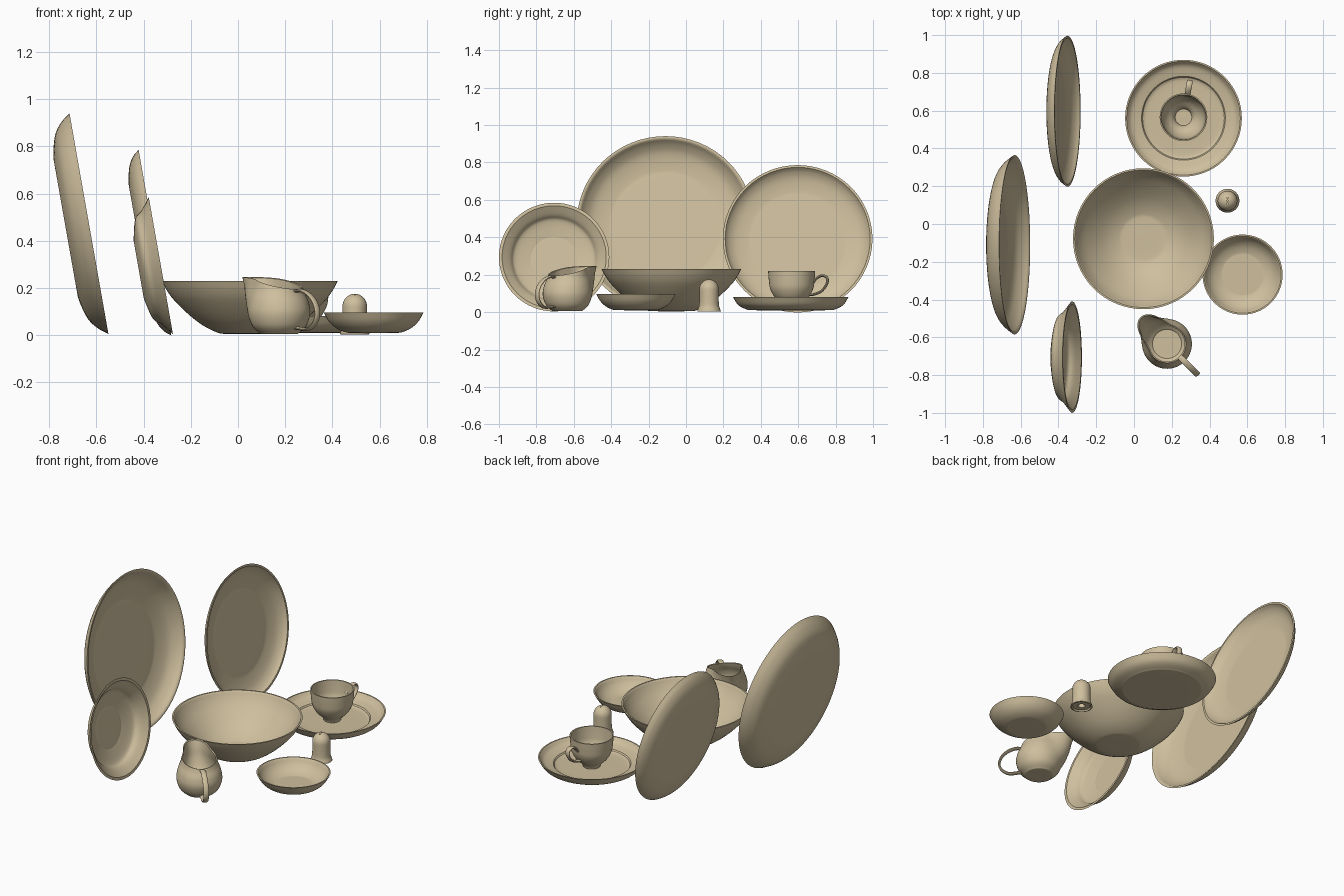
import bpy, bmesh, math
from mathutils import Vector, Matrix

cube = bpy.data.objects.get("Cube")
if cube:
    bpy.data.objects.remove(cube, do_unlink=True)

# Single glazed clay colour
clay = bpy.data.materials.new("sand_glaze")
clay.use_nodes = True
clay.diffuse_color = (0.62, 0.52, 0.34, 1)
clay.node_tree.nodes["Principled BSDF"].inputs["Base Color"].default_value = clay.diffuse_color


def curve(pts, steps=5):
    """Catmull-Rom curve through 2D points."""
    p = [Vector(q) for q in pts]
    p = [2 * p[0] - p[1]] + p + [2 * p[-1] - p[-2]]
    out = []
    for a, b, c, d in zip(p, p[1:], p[2:], p[3:]):
        for k in range(steps):
            t = k / steps
            out.append(0.5 * (2 * b + (c - a) * t + (2 * a - 5 * b + 4 * c - d) * t * t
                              + (3 * b - a - 3 * c + d) * t ** 3))
    return out + [p[-2]]


def shell(pts, wall):
    """Outer curve from base centre to rim, then back down the inside."""
    outer = curve(pts)
    inner = []
    for i, q in enumerate(outer):
        t = (outer[min(i + 1, len(outer) - 1)] - outer[max(i - 1, 0)]).normalized()
        inner.append(Vector((max(q.x - t.y * wall, 0), min(q.y + t.x * wall, outer[-1].y))))
    inner[0].x = 0
    return outer + inner[::-1]


def finish(name, bm, loc, rot):
    bmesh.ops.remove_doubles(bm, verts=bm.verts, dist=1e-5)
    bmesh.ops.recalc_face_normals(bm, faces=bm.faces)
    mesh = bpy.data.meshes.new(name)
    bm.to_mesh(mesh)
    bm.free()
    mesh.materials.append(clay)
    ob = bpy.data.objects.new(name, mesh)
    bpy.context.collection.objects.link(ob)
    ob.location, ob.rotation_euler = loc, rot
    smooth(ob)
    return ob


def smooth(ob):
    bpy.ops.object.select_all(action='DESELECT')
    ob.select_set(True)
    bpy.context.view_layer.objects.active = ob
    bpy.ops.object.shade_smooth_by_angle(angle=math.radians(35))


def bridge(bm, a, b):
    for j in range(len(a)):
        k = (j + 1) % len(a)
        bm.faces.new((a[j], a[k], b[k], b[j]))


def lathe(name, profile, loc, rot=(0, 0, 0), warp=None, seg=64):
    bm = bmesh.new()
    rings = []
    for q in profile:
        ring = []
        for j in range(seg):
            a = math.tau * j / seg
            r, z = warp(q.x, q.y, a) if warp else q
            ring.append(bm.verts.new((r * math.cos(a), r * math.sin(a), z)))
        rings.append(ring)
    for a, b in zip(rings, rings[1:]):
        bridge(bm, a, b)
    return finish(name, bm, loc, rot)


def handle(name, path, width, thick, loc, angle, seg=14):
    """Oval band swept along a path in the local x-z plane."""
    pts = curve(path, 7)
    bm = bmesh.new()
    rings = []
    for i, q in enumerate(pts):
        t = (pts[min(i + 1, len(pts) - 1)] - pts[max(i - 1, 0)]).normalized()
        ring = []
        for j in range(seg):
            a = math.tau * j / seg
            n = thick / 2 * math.cos(a)
            ring.append(bm.verts.new((q.x - t.y * n, width / 2 * math.sin(a), q.y + t.x * n)))
        rings.append(ring)
    for a, b in zip(rings, rings[1:]):
        bridge(bm, a, b)
    for end in (rings[0], rings[-1]):
        bm.faces.new(end)
    return finish(name, bm, loc, (0, 0, angle))


# Three upright plates, leaning back with their hollow sides towards +x
lean = (0, math.radians(80), 0)
for name, radius, depth, flat, loc in (
        ("large_leaning_plate", 0.475, 0.10, 0.66, (-0.632, -0.11, 0.473)),
        ("medium_leaning_plate", 0.40, 0.067, 0.68, (-0.352, 0.597, 0.392)),
        ("small_leaning_bowl", 0.295, 0.095, 0.46, (-0.327, -0.705, 0.294))):
    mid = (1 + flat) / 2
    lathe(name, shell([(0, -depth), (radius * flat * 0.8, -depth), (radius * flat, -depth * 0.98),
                       (radius * mid, -depth * 0.76), (radius * (mid + 0.1), -depth * 0.42),
                       (radius, 0)], 0.01), loc, lean)

# Serving bowl
lathe("serving_bowl", shell([(0, 0.005), (0.10, 0.005), (0.14, 0.012), (0.20, 0.042), (0.26, 0.088),
                             (0.32, 0.147), (0.352, 0.19), (0.373, 0.23)], 0.01), (0.05, -0.078, 0))

# Small dish
lathe("small_dish", shell([(0, 0.01), (0.09, 0.01), (0.12, 0.012), (0.16, 0.03), (0.19, 0.058),
                           (0.212, 0.096)], 0.009), (0.575, -0.268, 0))

# Saucer with a sunken well
saucer = (curve([(0, 0.01), (0.2, 0.01), (0.235, 0.014), (0.28, 0.037), (0.309, 0.08)])
          + curve([(0.301, 0.08), (0.275, 0.055), (0.222, 0.04)])
          + curve([(0.216, 0.032), (0.18, 0.026), (0, 0.026)]))
lathe("saucer", saucer, (0.262, 0.56, 0))

# Cup and its ear handle
cup_at = (0.262, 0.565, 0)
lathe("cup", shell([(0, 0.026), (0.045, 0.026), (0.052, 0.036), (0.062, 0.052), (0.093, 0.083),
                    (0.115, 0.125), (0.122, 0.17), (0.126, 0.22)], 0.007), cup_at)
handle("cup_handle", [(0.115, 0.155), (0.135, 0.18), (0.165, 0.195), (0.19, 0.185), (0.192, 0.155),
                      (0.165, 0.115), (0.125, 0.096), (0.098, 0.092)],
       0.032, 0.014, cup_at, math.radians(80))

# Jug: turned body with the upper wall pulled out into a spout
jug_at = (0.175, -0.635, 0)
spout = math.radians(135)


def pull_spout(r, z, a):
    c = math.cos(a - spout)
    t = min(max((z - 0.06) / 0.135, 0), 1)
    return r + 0.1 * t ** 1.3 * max(c, 0) ** 6, z + 0.052 * t ** 2 * (0.5 + 0.5 * c)


lathe("jug", shell([(0, 0.005), (0.07, 0.005), (0.085, 0.01), (0.115, 0.04), (0.131, 0.09),
                    (0.125, 0.135), (0.108, 0.172), (0.1, 0.195)], 0.007), jug_at, warp=pull_spout)
handle("jug_handle", [(0.097, 0.186), (0.135, 0.188), (0.18, 0.17), (0.215, 0.135), (0.228, 0.09),
                      (0.212, 0.05), (0.17, 0.025), (0.1, 0.03)],
       0.032, 0.014, jug_at, math.radians(-45))

# Shaker: flared foot, straight wall, dome and a filling hole underneath
shaker = [Vector(p) for p in ((0, 0.05), (0.02, 0.05), (0.02, 0.01), (0.05, 0.01), (0.056, 0.002))]
shaker += curve([(0.063, 0.004), (0.06, 0.014), (0.054, 0.032), (0.052, 0.06), (0.052, 0.121)])
shaker += [Vector((0.052 * math.cos(k * math.pi / 24), 0.121 + 0.054 * math.sin(k * math.pi / 24)))
           for k in range(1, 12)] + [Vector((0, 0.175))]
body = lathe("shaker", shaker, (0.495, 0.123, 0))

# Three pouring holes, cut as shallow pits
bm = bmesh.new()
for y in (-0.016, 0, 0.016):
    bmesh.ops.create_cone(bm, cap_ends=True, segments=12, radius1=0.004, radius2=0.004, depth=0.03,
                          matrix=Matrix.Translation((0.0005, y, 0.178)))
cutter = finish("hole_cutter", bm, body.location, (0, 0, 0))
cutter.hide_render = True
bpy.context.view_layer.objects.active = body
cut = body.modifiers.new("holes", 'BOOLEAN')
cut.object, cut.solver = cutter, 'EXACT'
bpy.ops.object.modifier_apply(modifier=cut.name)
bpy.data.objects.remove(cutter, do_unlink=True)
smooth(body)
